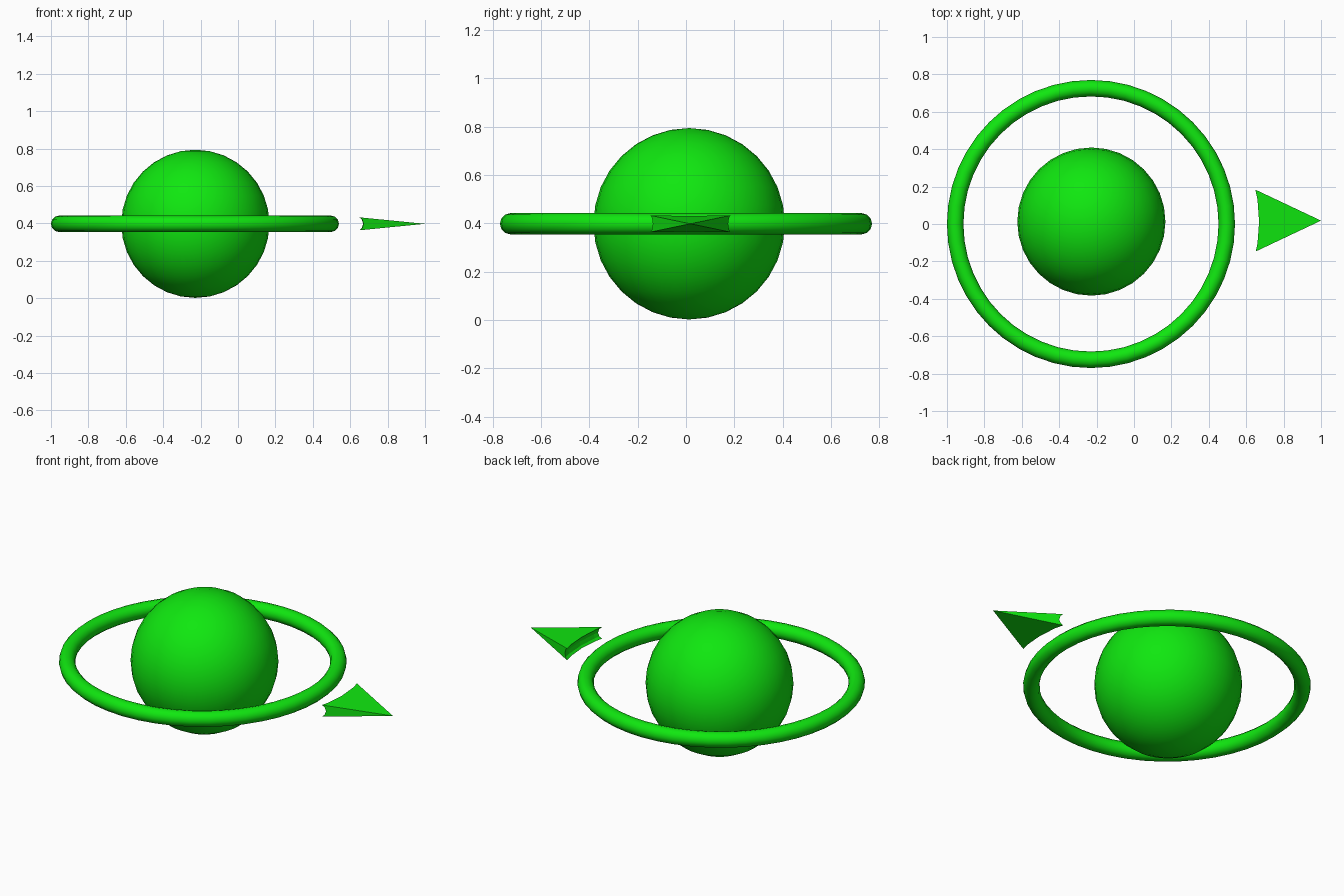
import bpy, bmesh
from mathutils import Vector

if "Cube" in bpy.data.objects:
    bpy.data.objects.remove(bpy.data.objects["Cube"])

CX, CZ = -0.23, 0.398  # shared centre of planet and ring

green = bpy.data.materials.new("green")
green.diffuse_color = (0.005, 0.8, 0.005, 1)
green.use_nodes = True
green.node_tree.nodes["Principled BSDF"].inputs["Base Color"].default_value = green.diffuse_color


def finish(name, smooth=True):
    ob = bpy.context.object
    ob.name = name
    ob.data.materials.append(green)
    if smooth:
        bpy.ops.object.shade_smooth()
    return ob


def torus(name, major, minor, y=0.0, smooth=True):
    bpy.ops.mesh.primitive_torus_add(location=(CX, y, CZ), major_segments=48,
                                     minor_segments=12, major_radius=major,
                                     minor_radius=minor)
    return finish(name, smooth)


# Central ball
bpy.ops.mesh.primitive_uv_sphere_add(segments=32, ring_count=16, radius=0.396,
                                     location=(CX + 0.002, 0.013, CZ))
finish("ball")

# Ring around the ball
torus("ring", 0.726, 0.044)

# Pointer: flat four-sided pyramid aimed along +x
tip = Vector((1.0, 0.018, CZ))
base_x = 0.64
hy, hz = (tip.x - base_x) * 0.472, (tip.x - base_x) * 0.0985
bm = bmesh.new()
apex = bm.verts.new(tip)
base = [bm.verts.new((base_x, tip.y + sy * hy, tip.z + sz * hz))
        for sy, sz in ((-1, -1), (1, -1), (1, 1), (-1, 1))]
bm.faces.new(base)
for i in range(4):
    bm.faces.new((base[i], base[(i + 1) % 4], apex))
bmesh.ops.recalc_face_normals(bm, faces=bm.faces)
mesh = bpy.data.meshes.new("pointer")
bm.to_mesh(mesh)
bm.free()
pointer = bpy.data.objects.new("pointer", mesh)
bpy.context.collection.objects.link(pointer)
mesh.materials.append(green)

# Concave back of the pointer, hollowed by a wider ring
cutter = torus("pointer_cutter", 0.87, 0.045, 0.013, smooth=False)
cutter.hide_render = True
cutter.display_type = 'WIRE'
cut = pointer.modifiers.new("hollow_back", 'BOOLEAN')
cut.operation = 'DIFFERENCE'
cut.solver = 'EXACT'
cut.object = cutter
